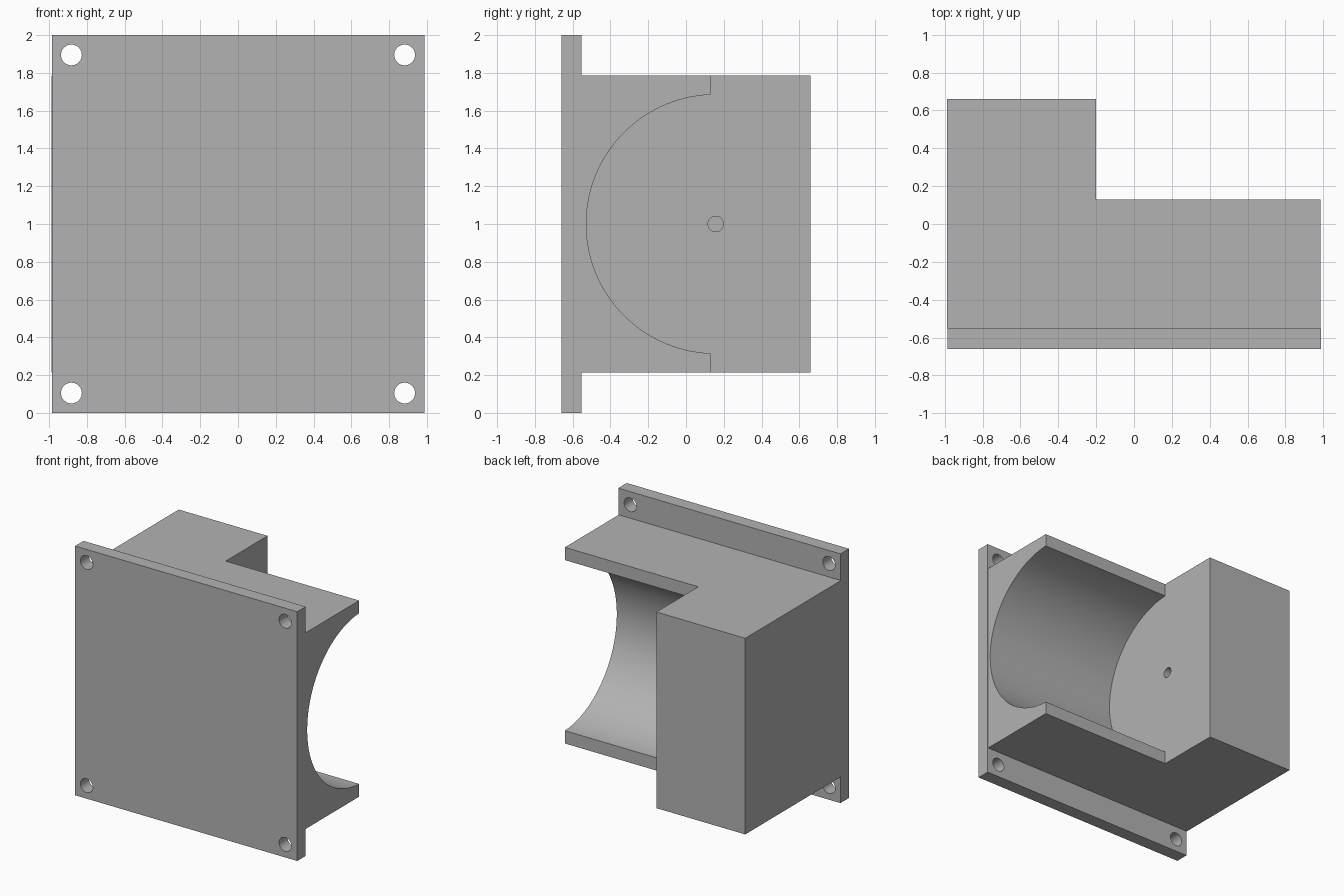
import bpy
import bmesh
import math
from mathutils import Matrix, Vector

cube = bpy.data.objects.get("Cube")
if cube:
    bpy.data.objects.remove(cube, do_unlink=True)

grey = bpy.data.materials.new("plain grey")
grey.use_nodes = True
colour = (0.45, 0.45, 0.45, 1)
grey.diffuse_color = colour
grey.node_tree.nodes["Principled BSDF"].inputs["Base Color"].default_value = colour


def make_object(name, bm):
    bmesh.ops.recalc_face_normals(bm, faces=bm.faces)
    mesh = bpy.data.meshes.new(name)
    bm.to_mesh(mesh)
    bm.free()
    mesh.materials.append(grey)
    obj = bpy.data.objects.new(name, mesh)
    bpy.context.collection.objects.link(obj)
    return obj


def prism(name, outline, z0, z1):
    """Extrude an xy outline from z0 to z1."""
    bm = bmesh.new()
    face = bm.faces.new([bm.verts.new((x, y, z0)) for x, y in outline])
    new = bmesh.ops.extrude_face_region(bm, geom=[face])["geom"]
    bmesh.ops.translate(bm, vec=(0, 0, z1 - z0),
                        verts=[v for v in new if isinstance(v, bmesh.types.BMVert)])
    return make_object(name, bm)


def cylinder(name, start, end, radius, sides):
    start, end = Vector(start), Vector(end)
    axis = end - start
    turn = axis.to_track_quat("Z", "Y").to_matrix().to_4x4()
    bm = bmesh.new()
    bmesh.ops.create_cone(bm, cap_ends=True, segments=sides, radius1=radius,
                          radius2=radius, depth=axis.length,
                          matrix=Matrix.Translation((start + end) / 2) @ turn)
    return make_object(name, bm)


def cut(target, cutter):
    cutter.hide_render = True
    cutter.hide_set(True)
    mod = target.modifiers.new(cutter.name, "BOOLEAN")
    mod.operation = "DIFFERENCE"
    mod.solver = "EXACT"
    mod.object = cutter


def finish(target):
    """Bake the cuts, remove the cutters and smooth the round walls."""
    bpy.ops.object.select_all(action="DESELECT")
    bpy.context.view_layer.objects.active = target
    target.select_set(True)
    cutters = [m.object for m in target.modifiers]
    for mod in list(target.modifiers):
        bpy.ops.object.modifier_apply(modifier=mod.name)
    for cutter in cutters:
        bpy.data.objects.remove(cutter, do_unlink=True)
    bpy.ops.object.shade_smooth_by_angle(angle=math.radians(30))


# Mounting plate with a screw hole in each corner
left, right, front, back = -0.984, 0.988, -0.66, -0.553
plate = prism("mounting_plate",
              [(left, front), (right, front), (right, back), (left, back)], 0, 2)
for x in (-0.882, 0.882):
    for z in (0.105, 1.895):
        cut(plate, cylinder("screw_hole", (x, -0.8, z), (x, -0.4, z), 0.055, 48))
finish(plate)

# L-shaped housing behind the plate
step = -0.2
housing = prism("housing",
                [(-0.988, back), (0.984, back), (0.984, 0.13),
                 (step, 0.13), (step, 0.66), (-0.988, 0.66)], 0.213, 1.787)

# Round cradle open to the back, and the small shaft hole in its end wall
axis_y = 0.157
cut(housing, cylinder("cradle_bore", (step, axis_y, 1), (1.2, axis_y, 1), 0.685, 128))
cut(housing, cylinder("shaft_hole", (-0.4, axis_y, 1), (0, axis_y, 1), 0.041, 32))
finish(housing)
